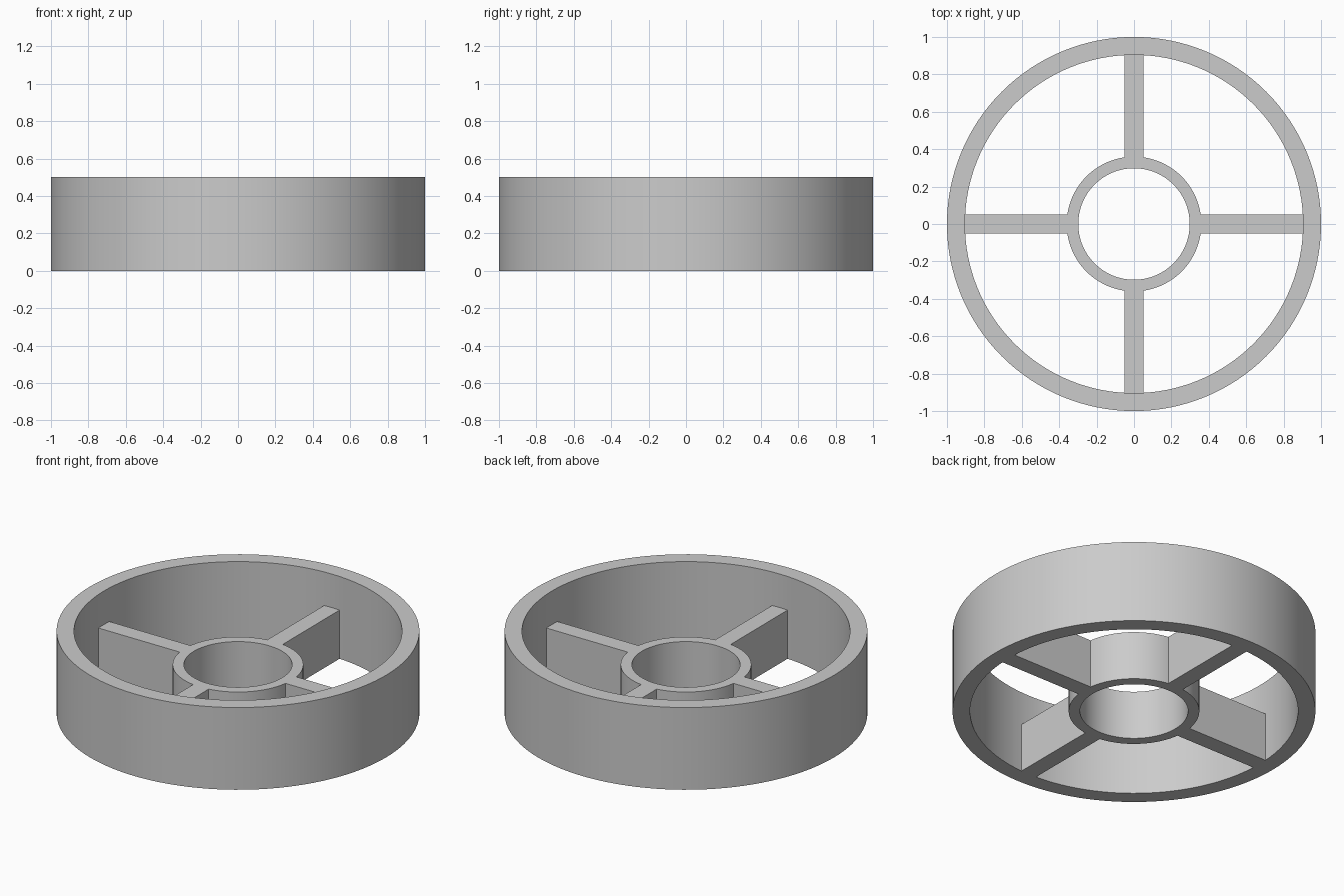
import bpy, bmesh, math

if "Cube" in bpy.data.objects:
    bpy.data.objects.remove(bpy.data.objects["Cube"], do_unlink=True)

SEGMENTS = 128
RIM_OUTER, RIM_INNER, RIM_HEIGHT = 1.0, 0.904, 0.5
HUB_OUTER, HUB_INNER, HUB_HEIGHT = 0.36, 0.298, 0.296
SPOKE_HALF = 0.052

grey = bpy.data.materials.new("plain grey")
grey.use_nodes = True
grey.diffuse_color = (0.6, 0.6, 0.6, 1)
grey.node_tree.nodes["Principled BSDF"].inputs["Base Color"].default_value = (0.6, 0.6, 0.6, 1)


def finish(name, bm):
    """Turn a bmesh into a grey object with smooth curves and sharp edges."""
    bmesh.ops.recalc_face_normals(bm, faces=bm.faces)
    mesh = bpy.data.meshes.new(name)
    bm.to_mesh(mesh)
    bm.free()
    mesh.materials.append(grey)
    obj = bpy.data.objects.new(name, mesh)
    bpy.context.collection.objects.link(obj)
    bpy.ops.object.select_all(action="DESELECT")
    obj.select_set(True)
    bpy.context.view_layer.objects.active = obj
    bpy.ops.object.shade_smooth_by_angle(angle=math.radians(30))
    return obj


def ring(name, outer, inner, height):
    """Spin a rectangular section around z."""
    bm = bmesh.new()
    section = [(inner, 0), (outer, 0), (outer, height), (inner, height)]
    verts = [bm.verts.new((r, 0, z)) for r, z in section]
    edges = [bm.edges.new((verts[i], verts[(i + 1) % 4])) for i in range(4)]
    bmesh.ops.spin(bm, geom=verts + edges, axis=(0, 0, 1), cent=(0, 0, 0),
                   angle=math.tau, steps=SEGMENTS)
    bmesh.ops.remove_doubles(bm, verts=bm.verts, dist=1e-5)
    return finish(name, bm)


def spoke(name, angle):
    """Extrude a bar whose ends follow the curves of the hub and rim."""
    def arc(radius):
        steps = [SPOKE_HALF * (i / 4 - 1) for i in range(9)]
        return [(math.sqrt(radius ** 2 - y ** 2), y) for y in steps]

    outline = arc(RIM_INNER + 0.001) + arc(HUB_OUTER - 0.001)[::-1]
    bm = bmesh.new()
    base = bm.faces.new([bm.verts.new((x, y, 0)) for x, y in outline])
    top = bmesh.ops.extrude_face_region(bm, geom=[base], use_keep_orig=True)["geom"]
    bmesh.ops.translate(bm, vec=(0, 0, HUB_HEIGHT),
                        verts=[g for g in top if isinstance(g, bmesh.types.BMVert)])
    obj = finish(name, bm)
    obj.rotation_euler.z = angle
    return obj


# Tall outer rim and lower hub, both flush with the ground
ring("outer_rim", RIM_OUTER, RIM_INNER, RIM_HEIGHT)
ring("hub_ring", HUB_OUTER, HUB_INNER, HUB_HEIGHT)

# Four spokes level with the hub
for i, side in enumerate(("left", "back", "right", "front")):
    spoke(side + "_spoke", i * math.pi / 2)
